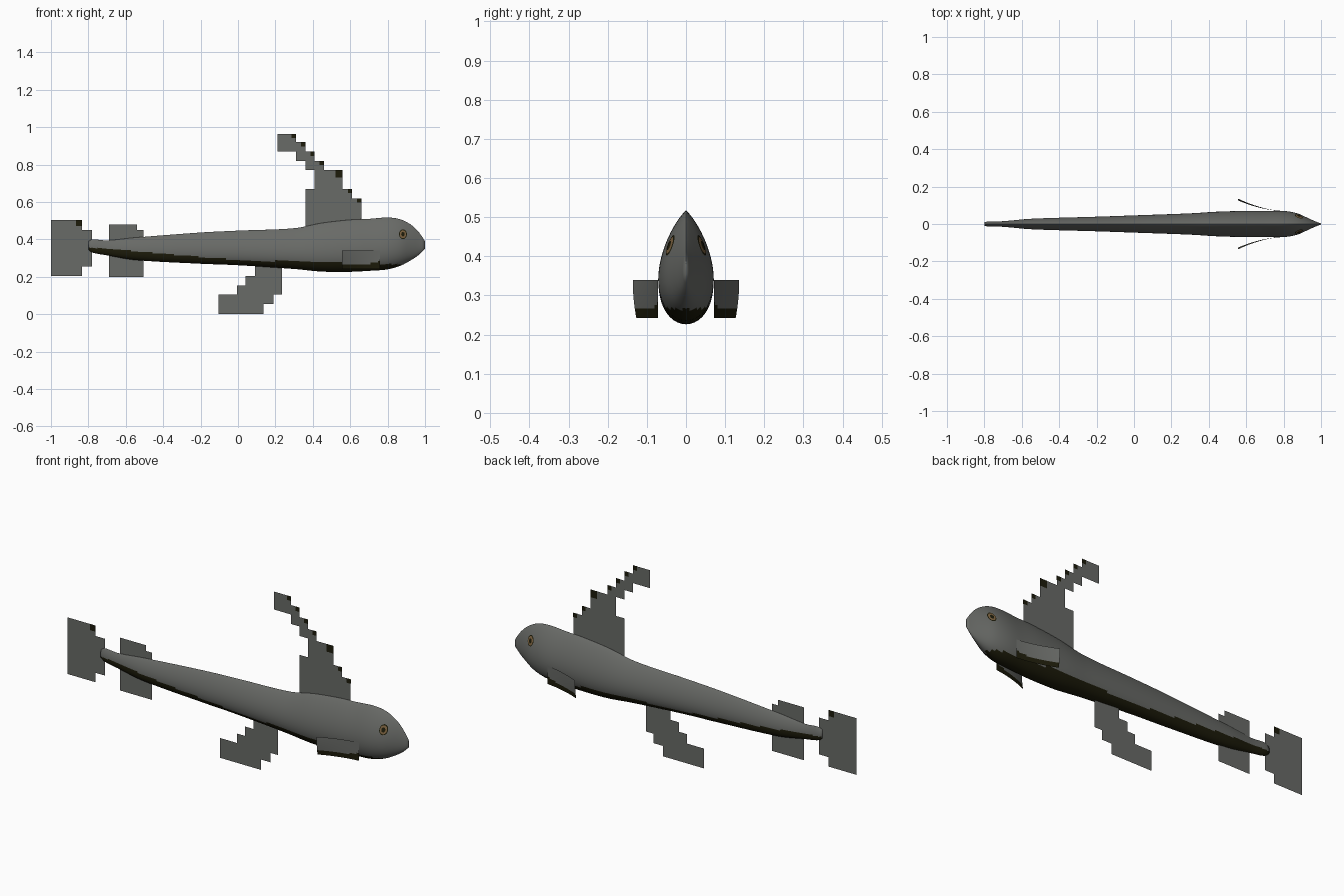
import bpy, bmesh
from math import cos, sin, pi

if "Cube" in bpy.data.objects:
    bpy.data.objects.remove(bpy.data.objects["Cube"])


def material(name, rgb):
    mat = bpy.data.materials.new(name)
    mat.use_nodes = True
    colour = (*rgb, 1)
    mat.diffuse_color = colour
    mat.node_tree.nodes["Principled BSDF"].inputs["Base Color"].default_value = colour
    return mat


GREY = material("slate grey", (0.14, 0.145, 0.135))
DARK = material("dark olive", (0.012, 0.011, 0.003))
BROWN = material("eye brown", (0.2, 0.12, 0.05))


def finish(name, bm, materials, smooth=True):
    mesh = bpy.data.meshes.new(name)
    bm.to_mesh(mesh)
    bm.free()
    for mat in materials:
        mesh.materials.append(mat)
    obj = bpy.data.objects.new(name, mesh)
    bpy.context.collection.objects.link(obj)
    if smooth:
        mesh.shade_smooth()
    return obj


# Body stations: x, top, bottom, half width
STATIONS = [
    (-.8, .39, .345, .010), (-.78, .4, .33, .013), (-.7, .395, .315, .015),
    (-.55, .41, .29, .028), (-.2, .437, .27, .039), (0, .447, .262, .046),
    (.3, .46, .242, .057), (.45, .488, .228, .066), (.6, .505, .227, .07),
    (.7, .51, .232, .07), (.8, .517, .24, .07), (.87, .507, .26, .058),
    (.93, .475, .292, .032), (.97, .435, .32, .014), (1, .39, .35, .003),
]


def section(x):
    """Top, bottom and half width of the body at x, eased between stations."""
    i = 0
    while i < len(STATIONS) - 2 and x > STATIONS[i + 1][0]:
        i += 1
    a, b = STATIONS[i], STATIONS[i + 1]
    before = STATIONS[max(i - 1, 0)]
    after = STATIONS[min(i + 2, len(STATIONS) - 1)]
    span = b[0] - a[0]
    u = (x - a[0]) / span
    result = []
    for k in (1, 2, 3):
        m0 = (b[k] - before[k]) / (b[0] - before[0]) * span
        m1 = (after[k] - a[k]) / (after[0] - a[0]) * span
        result.append((2*u**3 - 3*u*u + 1) * a[k] + (u**3 - 2*u*u + u) * m0
                      + (3*u*u - 2*u**3) * b[k] + (u**3 - u*u) * m1)
    return result


def egg(t):
    """Relative width of the egg-shaped section at height fraction t."""
    t = min(max(t, 0), 1)
    return t**.5 * (1 - t)**.85 / (.37**.5 * .63**.85)


def skin(x, z):
    top, bottom, width = section(x)
    return width * egg((z - bottom) / (top - bottom))


# Body skin
bm = bmesh.new()
STEPS, HALF = 110, 24
rings = []
for s in range(STEPS + 1):
    x = -.8 + 1.8 * s / STEPS
    top, bottom, width = section(x)
    ring = []
    for j in range(2 * HALF):
        angle = pi * j / HALF
        t = (1 - cos(angle)) / 2
        side = 1 if j < HALF else -1
        ring.append(bm.verts.new((x, side * width * egg(t), bottom + t * (top - bottom))))
    rings.append(ring)
for a, b in zip(rings, rings[1:]):
    for j in range(2 * HALF):
        k = (j + 1) % (2 * HALF)
        bm.faces.new((a[j], b[j], b[k], a[k]))
bm.faces.new(rings[0])
bm.faces.new(rings[-1][::-1])
bmesh.ops.recalc_face_normals(bm, faces=bm.faces)

# Dark belly below a sloping line
for face in bm.faces:
    c = face.calc_center_median()
    slope = .085 if c.x < 0 else .028
    face.material_index = int(c.z < .29 - slope * c.x)
finish("body", bm, [GREY, DARK])


# Flat stepped fins on the centre plane: rectangles x0, x1, z0, z1
def stepped_fin(name, rects, spots=()):
    bm = bmesh.new()
    for x0, x1, z0, z1 in rects:
        corners = ((x0, z0), (x1, z0), (x1, z1), (x0, z1))
        bm.faces.new([bm.verts.new((x, 0, z)) for x, z in corners])
    # dark notches at upper front corners, on both faces
    for x, z, size in spots:
        for y in (-.001, .001):
            corners = ((x - size, z - size), (x, z - size), (x, z))
            corners += ((x - size, z),)
            face = bm.faces.new([bm.verts.new((p, y, q)) for p, q in corners])
            face.material_index = 1
            if y > 0:
                face.normal_flip()
    finish(name, bm, [GREY, DARK], smooth=False)


stepped_fin("dorsal_fin", [
    (.21, .31, .87, .965), (.31, .36, .82, .92), (.36, .41, .77, .87),
    (.36, .41, .45, .67), (.41, .46, .46, .82), (.46, .56, .47, .77),
    (.56, .61, .48, .67), (.61, .66, .49, .62),
], [(.31, .965, .023), (.36, .92, .023), (.41, .87, .023), (.46, .82, .023),
    (.56, .77, .04), (.61, .67, .023), (.66, .62, .023)])
stepped_fin("tail_fin", [(-1, -.835, .205, .505), (-.835, -.78, .255, .45)],
            [(-.835, .505, .032)])
stepped_fin("rear_fin", [(-.69, -.54, .2, .48), (-.54, -.505, .2, .45)])
stepped_fin("belly_fin", [
    (-.105, .135, 0, .055), (-.105, .19, .055, .105), (-.005, .235, .105, .155),
    (.04, .235, .155, .205), (.09, .235, .205, .28),
])


# Curved side fins, swept outward toward the rear
def side_fin(name, side):
    bm = bmesh.new()
    cols, rows = 16, 12
    grid = []
    for i in range(cols + 1):
        u = i / cols
        column = []
        for j in range(rows + 1):
            v = j / rows
            y = .072 + .03 * u + .034 * u * u - .009 * u * (1 - v)**2
            column.append(bm.verts.new((.76 - .205 * u, side * y, .243 + .097 * v)))
        grid.append(column)
    for i in range(cols):
        for j in range(rows):
            face = bm.faces.new((grid[i][j], grid[i + 1][j],
                                 grid[i + 1][j + 1], grid[i][j + 1]))
            u, v = i / cols, j / rows
            face.material_index = int(v < .22 + .4 * max(0, .3 - u))
    finish(name, bm, [GREY, DARK])


# Eyes: layered discs wrapped onto the skin
def eye(name, side):
    bm = bmesh.new()
    layers = ((1, .001, 1), (.82, .002, 0), (.45, .003, 1))
    for scale, lift, index in layers:
        def point(r, a):
            x = .882 + .021 * scale * r * cos(a)
            z = .428 + .026 * scale * r * sin(a)
            return bm.verts.new((x, side * (skin(x, z) + lift), z))
        centre = point(0, 0)
        count = 20
        inner, outer = ([point(r, 2 * pi * k / count) for k in range(count)]
                        for r in (.5, 1))
        for k in range(count):
            n = (k + 1) % count
            for loop in ((centre, inner[k], inner[n]),
                         (inner[k], outer[k], outer[n], inner[n])):
                face = bm.faces.new(loop if side < 0 else loop[::-1])
                face.material_index = index
    finish(name, bm, [BROWN, DARK])


for label, side in (("left", -1), ("right", 1)):
    # the head points along +x, so the sides mirror in y
    side_fin(f"side_fin_{label}", side)
    eye(f"eye_{label}", side)
